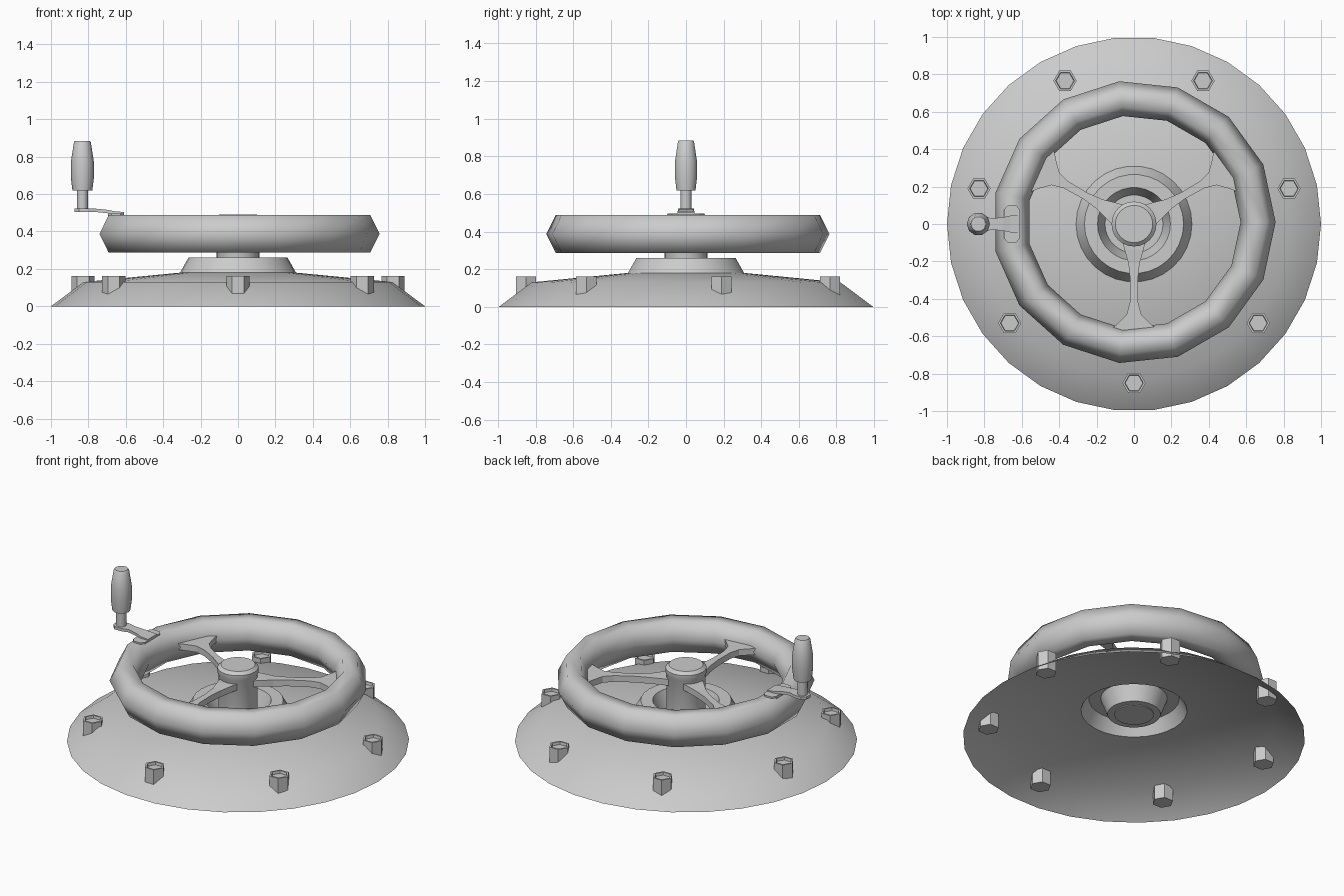
import bpy, bmesh
from math import sin, cos, pi, radians

if "Cube" in bpy.data.objects:
    bpy.data.objects.remove(bpy.data.objects["Cube"])


def finish(name, bm, smooth=None):
    bmesh.ops.remove_doubles(bm, verts=bm.verts, dist=1e-5)
    bmesh.ops.recalc_face_normals(bm, faces=bm.faces)
    me = bpy.data.meshes.new(name)
    bm.to_mesh(me)
    bm.free()
    ob = bpy.data.objects.new(name, me)
    bpy.context.collection.objects.link(ob)
    if smooth:
        bpy.ops.object.select_all(action='DESELECT')
        ob.select_set(True)
        bpy.context.view_layer.objects.active = ob
        bpy.ops.object.shade_smooth_by_angle(angle=radians(smooth))
    return ob


def lathe(name, profile, sides, at=(0, 0), closed=False, smooth=None):
    """Revolve (radius, z) points about a vertical axis."""
    bm = bmesh.new()
    rings = []
    for i in range(sides):
        a = 2 * pi * i / sides
        rings.append([bm.verts.new((at[0] + r * cos(a), at[1] + r * sin(a), z))
                      for r, z in profile])
    n = len(profile)
    for i in range(sides):
        p, q = rings[i], rings[(i + 1) % sides]
        for j in range(n if closed else n - 1):
            k = (j + 1) % n
            bm.faces.new((p[j], q[j], q[k], p[k]))
    return finish(name, bm, smooth)


def strip(name, stations, thick, angle=0.0):
    """Flat bar along a direction; stations are (distance, half width, top z)."""
    bm = bmesh.new()
    c, s = cos(angle), sin(angle)
    loops = []
    for d, w, z in stations:
        loops.append([bm.verts.new((d * c - v * s, d * s + v * c, h))
                      for v, h in ((-w, z - thick), (w, z - thick), (w, z), (-w, z))])
    for p, q in zip(loops, loops[1:]):
        for j in range(4):
            k = (j + 1) % 4
            bm.faces.new((p[j], p[k], q[k], q[j]))
    bm.faces.new(loops[0])
    bm.faces.new(loops[-1])
    return finish(name, bm)


# Open flange shell with raised collar and funnel around the shaft
lathe("flange", [(1, 0), (0.825, 0.13), (0.31, 0.18), (0.265, 0.26),
                 (0.195, 0.26), (0.155, 0.155), (0.115, 0.155)], 30, smooth=35)

# Central shaft with cap
lathe("shaft", [(0, 0.15), (0.115, 0.15), (0.115, 0.43), (0.12, 0.44),
                (0.12, 0.472), (0.1, 0.49), (0, 0.49)], 24, smooth=35)

# Hexagonal bolts with recessed heads
for i in range(7):
    a = radians(-90) + 2 * pi * i / 7
    lathe(f"bolt_{i + 1}", [(0, 0.04), (0.062, 0.04), (0.062, 0.162), (0.05, 0.162),
                            (0.047, 0.145), (0, 0.145)], 6,
          at=(0.85 * cos(a), 0.85 * sin(a)))

# Wheel rim: six-sided section, fifteen segments
lathe("wheel_rim", [(0.757, 0.387), (0.707, 0.487), (0.62, 0.487),
                    (0.57, 0.387), (0.62, 0.287), (0.707, 0.287)], 15,
      at=(0, 0.01), closed=True, smooth=80)

# Three spokes flaring into the rim
for i in range(3):
    strip(f"spoke_{i + 1}", [(0.08, 0.065, 0.415), (0.14, 0.05, 0.415), (0.21, 0.03, 0.41),
                             (0.30, 0.02, 0.41), (0.42, 0.022, 0.41), (0.485, 0.04, 0.41),
                             (0.535, 0.09, 0.41), (0.575, 0.14, 0.41), (0.61, 0.15, 0.41)],
          0.04, radians(-90 + 120 * i))

# Crank bracket and arm
strip("crank_bracket", [(0.61, 0.075, 0.497), (0.628, 0.098, 0.497),
                        (0.677, 0.098, 0.497), (0.695, 0.075, 0.497)], 0.02, pi)
strip("crank_arm", [(0.61, 0.045, 0.504), (0.66, 0.045, 0.508), (0.70, 0.036, 0.516),
                    (0.76, 0.03, 0.522), (0.80, 0.042, 0.522), (0.85, 0.042, 0.522),
                    (0.875, 0.02, 0.522)], 0.018, pi)

# Crank handle: post and grip
lathe("handle_post", [(0, 0.51), (0.03, 0.51), (0.03, 0.63), (0, 0.63)], 10,
      at=(-0.832, 0), smooth=40)
lathe("handle_grip", [(0, 0.618), (0.053, 0.618), (0.062, 0.69), (0.062, 0.77),
                      (0.045, 0.878), (0.04, 0.884), (0, 0.884)], 10,
      at=(-0.832, 0), smooth=40)
